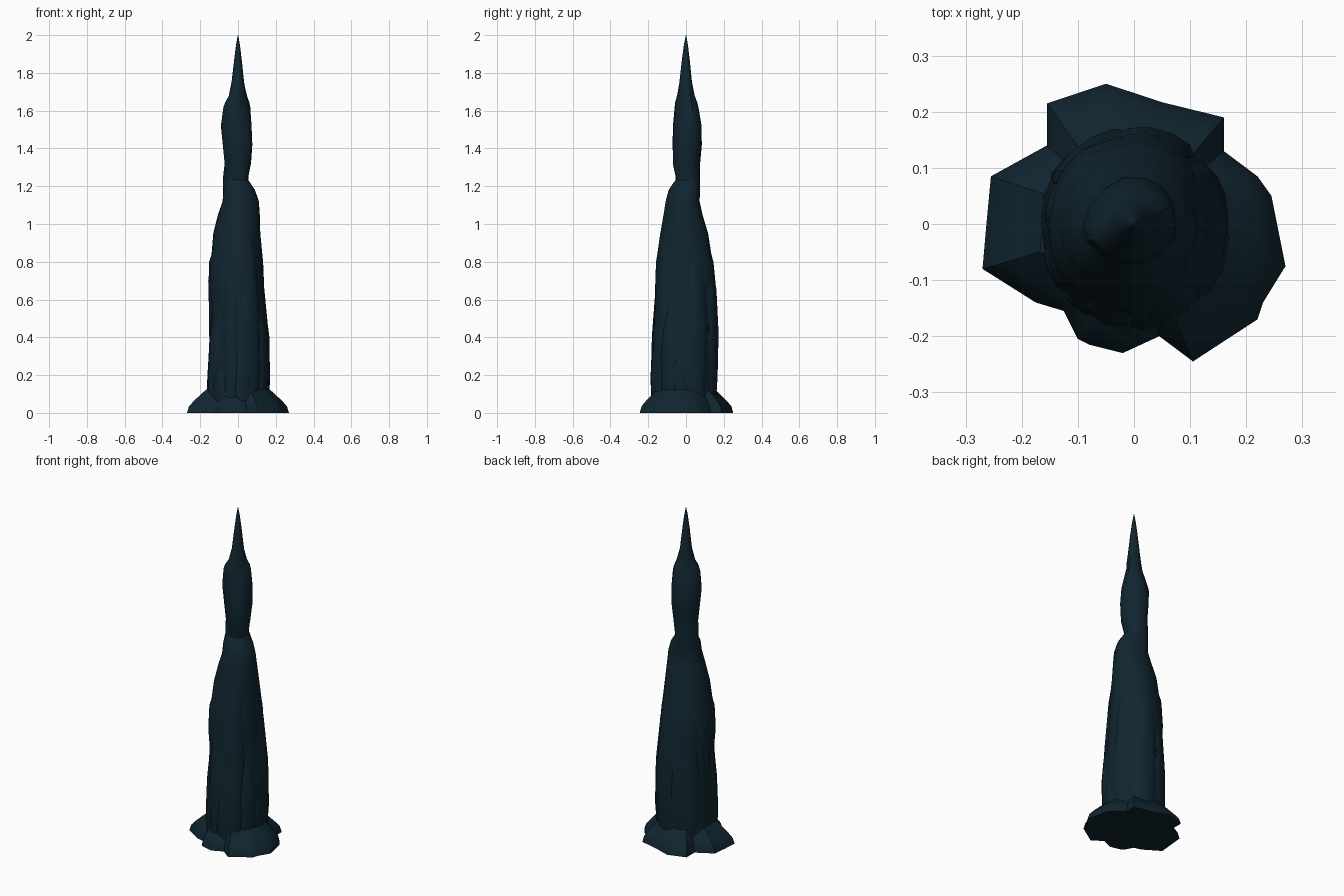
import bpy, bmesh, math, random
from mathutils import Vector

if "Cube" in bpy.data.objects:
    bpy.data.objects.remove(bpy.data.objects["Cube"])
random.seed(4)

rock = bpy.data.materials.new("dark teal rock")
rock.diffuse_color = (0.0052, 0.0185, 0.029, 1)
rock.use_nodes = True
rock.node_tree.nodes["Principled BSDF"].inputs["Base Color"].default_value = rock.diffuse_color


def loft(name, rings, angle=40):
    """Skin a stack of equal-length rings and cap both ends."""
    bm = bmesh.new()
    vr = [[bm.verts.new(p) for p in ring] for ring in rings]
    n = len(vr[0])
    for a, b in zip(vr, vr[1:]):
        for i in range(n):
            j = (i + 1) % n
            bm.faces.new((a[i], a[j], b[j], b[i]))
    bm.faces.new(vr[0][::-1])
    bm.faces.new(vr[-1])
    bmesh.ops.recalc_face_normals(bm, faces=bm.faces)
    me = bpy.data.meshes.new(name)
    bm.to_mesh(me)
    bm.free()
    me.materials.append(rock)
    ob = bpy.data.objects.new(name, me)
    bpy.context.collection.objects.link(ob)
    bpy.ops.object.select_all(action='DESELECT')
    ob.select_set(True)
    bpy.context.view_layer.objects.active = ob
    bpy.ops.object.shade_smooth_by_angle(angle=math.radians(angle))
    return ob


def section(z, xl, xr, yf, yb, diag=0.0, n=20, ripple=0.02):
    """Lopsided oval ring; diag stretches it along the x=y diagonal."""
    pts = []
    for i in range(n):
        a = 2 * math.pi * i / n
        c, s = math.cos(a), math.sin(a)
        k = 1 + diag * math.sin(2 * a)
        k += ripple * (math.sin(5 * a + 3 * z) + 0.6 * math.sin(8 * a - 5 * z))
        pts.append(Vector(((xr if c > 0 else xl) * c * k,
                           (yb if s > 0 else yf) * s * k, z)))
    return pts


# lower shaft: z, left, right, front, back, diagonal stretch
shaft = [(0.02, .17, .16, .18, .16), (0.12, .168, .16, .18, .16),
         (0.25, .163, .168, .183, .165), (0.40, .153, .165, .178, .168),
         (0.55, .143, .145, .166, .164), (0.66, .157, .136, .162, .160),
         (0.80, .153, .130, .155, .146), (0.84, .14, .126, .148, .135),
         (0.95, .130, .116, .132, .118), (1.05, .105, .114, .115, .088),
         (1.12, .08, .110, .105, .073), (1.18, .079, .09, .09, .073),
         (1.24, .072, .05, .05, .07)]
loft("lower_shaft", [section(*s) for s in shaft])

# upper spire: flattened blade with shoulders on one diagonal
spire = [(1.10, .077, .055, .05, .074, 0), (1.25, .078, .055, .055, .074, -.04),
         (1.32, .070, .070, .070, .074, -.04), (1.42, .080, .078, .072, .084, 0),
         (1.52, .090, .074, .068, .084, .05), (1.62, .073, .060, .055, .062, .22),
         (1.645, .063, .054, .052, .055, .25), (1.68, .048, .047, .045, .045, .12),
         (1.75, .034, .033, .035, .032, 0), (1.87, .020, .020, .022, .02, 0),
         (1.95, .010, .010, .011, .01, 0), (2.0, .001, .001, .001, .001, 0)]
loft("upper_spire", [section(*s, n=14) for s in spire])

# spreading foot: irregular outline pulled in as it rises
foot = [(.27, -.075), (.245, .05), (.22, .085), (.16, .13), (.16, .19),
        (.05, .217), (-.05, .25), (-.155, .215), (-.155, .14), (-.255, .085),
        (-.263, 0), (-.27, -.08), (-.175, -.14), (-.125, -.155), (-.1, -.205),
        (-.08, -.215), (-.02, -.23), (.045, -.2), (.105, -.245), (.22, -.17),
        (.23, -.14)]
loft("foot", [[Vector((x * k, y * k, z)) for x, y in foot]
              for z, k in ((0, 1), (.035, .96), (.065, .86), (.095, .74), (.125, .62))])


def surface(z, a):
    """Point on the lower shaft at height z and angle a."""
    for p, q in zip(shaft, shaft[1:]):
        if z <= q[0]:
            break
    t = min(1, max(0, (z - p[0]) / (q[0] - p[0])))
    xl, xr, yf, yb = [p[i] + (q[i] - p[i]) * t for i in range(1, 5)]
    c, s = math.cos(a), math.sin(a)
    return Vector(((xr if c > 0 else xl) * c, (yb if s > 0 else yf) * s, z))


def slab(name, deg, z0, z1, half, bulge=0.008):
    """Long pointed rock sheet hugging the shaft."""
    a = math.radians(deg)
    out, side = Vector((math.cos(a), math.sin(a), 0)), Vector((-math.sin(a), math.cos(a), 0))
    rings = []
    for t, w in ((0, .75), (.15, .95), (.4, 1), (.65, .85), (.85, .6), (.95, .35), (1, .06)):
        z = z0 + (z1 - z0) * t
        ctr = surface(z, a) + out * (bulge * min(1, w + .2) - 0.03) \
            + side * random.uniform(-.006, .006)
        rings.append([ctr + side * half * w * math.cos(b) + out * .03 * w * math.sin(b)
                      for b in [2 * math.pi * i / 10 for i in range(10)]])
    loft(name, rings)


# rock sheets layered round the shaft: angle, bottom, top, half width
for i, (d, z0, z1, h) in enumerate([
        (-60, .05, 1.23, .06), (-105, .05, .95, .05), (-35, .05, .65, .06),
        (-150, .08, .80, .06), (170, .40, .86, .06), (125, .05, .83, .08),
        (75, .05, .98, .07), (25, .05, 1.10, .06), (-80, .05, .40, .05),
        (-10, .05, .36, .05), (-125, .05, .30, .05)]):
    slab("rock_sheet_%d" % (i + 1), d, z0, z1, h)
